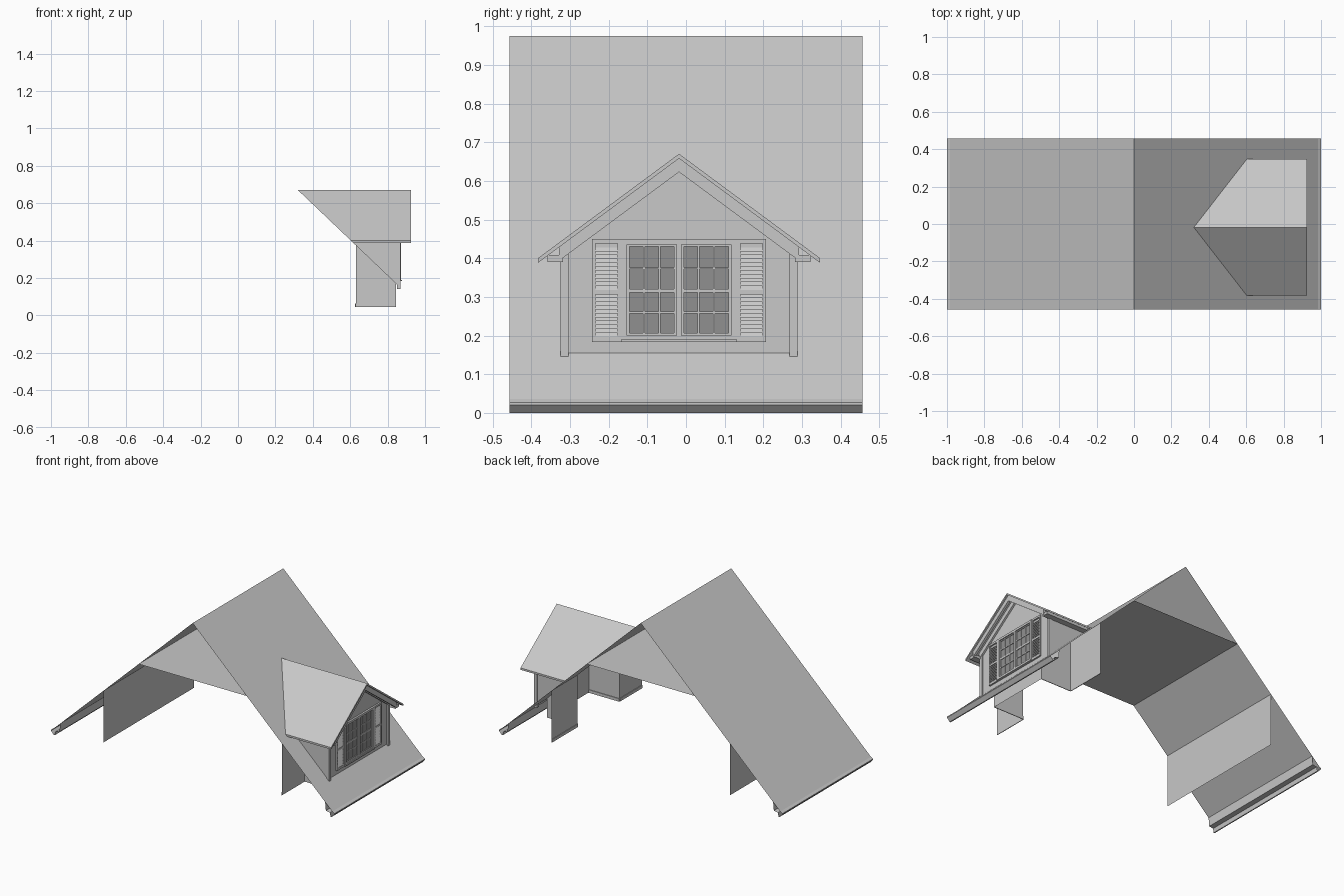
import bpy
import bmesh

cube = bpy.data.objects.get("Cube")
if cube:
    bpy.data.objects.remove(cube)


def material(name, value):
    m = bpy.data.materials.new(name)
    m.use_nodes = True
    color = (value, value, value, 1)
    m.diffuse_color = color
    m.node_tree.nodes["Principled BSDF"].inputs["Base Color"].default_value = color
    return m


GREY = material("light grey", 0.58)
GLASS = material("window grey", 0.28)

HALF = 0.457               # half length of the main roof
RIDGE, SLOPE = 0.975, 0.953
C = -0.018                 # dormer centre line in y
PITCH = 0.74               # dormer roof slope
KNEE, FLOOR = 0.63, 0.045
WALL, INNER = 0.86, 0.845  # outer and inner face of the dormer front


def roof_z(x):
    return RIDGE - SLOPE * abs(x)


def finish(name, bm, mat=GREY):
    mesh = bpy.data.meshes.new(name)
    bm.to_mesh(mesh)
    bm.free()
    mesh.materials.append(mat)
    obj = bpy.data.objects.new(name, mesh)
    bpy.context.collection.objects.link(obj)
    return obj


def add_face(bm, points):
    return bm.faces.new([bm.verts.new(p) for p in points])


def add_box(bm, xs, ys, zs):
    verts = bmesh.ops.create_cube(bm, size=1)["verts"]
    for v in verts:
        v.co = [r[0] if k < 0 else r[1] for k, r in zip(v.co, (xs, ys, zs))]


def add_strip(bm, profile, y0, y1):
    """Sweep an (x, z) profile along y."""
    for (xa, za), (xb, zb) in zip(profile, profile[1:]):
        add_face(bm, [(xa, y0, za), (xb, y0, zb), (xb, y1, zb), (xa, y1, za)])


def add_prism(bm, points, x0, x1):
    """Solid from a (y, z) outline between two x positions."""
    face = add_face(bm, [(x0, y, z) for y, z in points])
    new = bmesh.ops.extrude_face_region(bm, geom=[face])["geom"]
    for v in new:
        if isinstance(v, bmesh.types.BMVert):
            v.co.x = x1
    bmesh.ops.recalc_face_normals(bm, faces=bm.faces)


# Main roof: plain left slope, right slope open behind the dormer
ALC = 0.21                 # half width of the alcove
ALC_TOP = 0.47
ALC_X = (RIDGE - ALC_TOP) / SLOPE
END = 0.985
bm = bmesh.new()
add_strip(bm, [(-END, roof_z(END)), (0, RIDGE)], -HALF, HALF)
xs = [0, ALC_X, INNER, END]
ys = [-HALF, C - ALC, C + ALC, HALF]
for i in range(3):
    for j in range(3):
        if (i, j) != (1, 1):
            add_strip(bm, [(x, roof_z(x)) for x in xs[i:i + 2]], ys[j], ys[j + 1])
bmesh.ops.remove_doubles(bm, verts=bm.verts, dist=0.0001)
finish("main_roof", bm)

# Eave trim with a drip edge, sloping fascia and small soffit
eave = [(END, roof_z(END)), (1, 0.027), (1, 0.021), (0.98, 0), (0.973, 0),
        (0.968, 0.025), (0.94, 0.03), (0.935, roof_z(0.935))]
for side, name in ((1, "right_eave"), (-1, "left_eave")):
    bm = bmesh.new()
    add_strip(bm, [(side * x, z) for x, z in eave][::side], -HALF, HALF)
    finish(name, bm)

# Attic ceiling and knee walls
CEIL = 0.612
cx = (RIDGE - CEIL) / SLOPE
bm = bmesh.new()
add_strip(bm, [(cx, CEIL), (-cx, CEIL)], -HALF, HALF)
finish("attic_ceiling", bm)
bm = bmesh.new()
add_strip(bm, [(-KNEE, roof_z(KNEE)), (-KNEE, FLOOR)], -HALF, HALF)
finish("left_knee_wall", bm)
bm = bmesh.new()
for y0, y1 in ((ys[0], ys[1]), (ys[2], ys[3])):
    add_strip(bm, [(KNEE, FLOOR), (KNEE, roof_z(KNEE))], y0, y1)
    add_box(bm, (KNEE - 0.004, KNEE), (y0, y1), (FLOOR, 0.064))
finish("right_knee_wall", bm)

# Alcove behind the dormer window
bm = bmesh.new()
side_outline = [(KNEE, FLOOR), (INNER, FLOOR), (INNER, ALC_TOP),
                (ALC_X, ALC_TOP), (KNEE, roof_z(KNEE))]
for s in (-1, 1):
    y = C + s * ALC
    add_face(bm, [(x, y, z) for x, z in side_outline[::-s]])
    add_box(bm, (KNEE, INNER), sorted((y, y - s * 0.004)), (FLOOR, 0.064))
add_strip(bm, [(INNER, FLOOR), (INNER, ALC_TOP), (ALC_X, ALC_TOP)], C - ALC, C + ALC)
finish("alcove", bm)

# Dormer body: gable wall and two cheeks
TOP = 0.67
HW = 0.303
wall_top = TOP - 0.012 - PITCH * HW
bm = bmesh.new()
base = roof_z(WALL) - 0.012
add_face(bm, [(WALL, C - HW, base), (WALL, C + HW, base), (WALL, C + HW, wall_top),
              (WALL, C, TOP - 0.012), (WALL, C - HW, wall_top)])
for s in (-1, 1):
    y = C + s * HW
    cheek = [(WALL, y, roof_z(WALL)), (WALL, y, wall_top),
             ((RIDGE - wall_top) / SLOPE, y, wall_top)]
    add_face(bm, cheek[::-s])
finish("dormer_walls", bm)

# Dormer roof slabs, cut where they meet the main slope
FRONT, EAVE_Y, THICK = 0.925, 0.365, 0.012
for s, name in ((1, "dormer_roof_back"), (-1, "dormer_roof_front")):
    bm = bmesh.new()
    rings = []
    for drop in (0, THICK):
        hi, lo = TOP - drop, TOP - drop - PITCH * EAVE_Y
        rings.append([bm.verts.new(p) for p in (
            ((RIDGE - hi) / SLOPE, C, hi), (FRONT, C, hi),
            (FRONT, C + s * EAVE_Y, lo), ((RIDGE - lo) / SLOPE, C + s * EAVE_Y, lo))])
    upper, lower = rings
    bm.faces.new(upper)
    bm.faces.new(lower)
    for i in range(4):
        j = (i + 1) % 4
        bm.faces.new((upper[i], upper[j], lower[j], lower[i]))
    bmesh.ops.recalc_face_normals(bm, faces=bm.faces)
    finish(name, bm)

# Boxed eaves, rake boards and corner boards of the dormer
bm = bmesh.new()
for s in (-1, 1):
    add_box(bm, (0.615, 0.912), sorted((C + s * 0.3, C + s * 0.34)), (0.39, 0.408))
    for x0, x1 in ((WALL, 0.872), (0.9, 0.915)):
        add_prism(bm, [(C, TOP - 0.012), (C, TOP - 0.047),
                       (C + s * 0.31, TOP - 0.047 - PITCH * 0.31),
                       (C + s * 0.31, TOP - 0.012 - PITCH * 0.31)], x0, x1)
    add_box(bm, (0.85, 0.87), sorted((C + s * 0.286, C + s * 0.306)), (0.142, 0.42))
finish("dormer_trim", bm)

# Window: outer frame, then two double-hung units of six panes per sash
Z0, Z1 = 0.183, 0.45
bm = bmesh.new()
panes = bmesh.new()
BACK, FACE = 0.842, 0.872
for s in (-1, 1):
    add_box(bm, (BACK, FACE), sorted((C + s * 0.134, C + s * 0.15)), (Z0, Z1))
add_box(bm, (BACK, FACE), (C - 0.007, C + 0.007), (Z0, Z1))
for z in ((Z0, 0.2), (0.436, Z1)):
    add_box(bm, (BACK, FACE), (C - 0.15, C + 0.15), z)
add_box(bm, (BACK, FACE + 0.004), (C - 0.15, C + 0.15), (Z0, 0.19))
for s in (-1, 1):
    mid = C + s * 0.0705
    add_box(panes, (0.843, 0.862), (mid - 0.064, mid + 0.064), (0.2, 0.436))
    for z, h in ((0.203, 0.003), (0.26, 0.0025), (0.316, 0.005), (0.374, 0.0025), (0.433, 0.003)):
        add_box(bm, (BACK, 0.866), (mid - 0.064, mid + 0.064), (z - h, z + h))
    for dy, w in ((-0.061, 0.003), (-0.02, 0.0025), (0.02, 0.0025), (0.061, 0.003)):
        add_box(bm, (BACK, 0.866), (mid + dy - w, mid + dy + w), (0.2, 0.436))
finish("window_frame", bm)
finish("window_panes", panes, GLASS)

# Louvred shutters
for s, name in ((1, "shutter_back"), (-1, "shutter_front")):
    bm = bmesh.new()
    y0, y1 = sorted((C + s * 0.15, C + s * 0.225))
    for a, b in ((y0, y0 + 0.009), (y1 - 0.009, y1)):
        add_box(bm, (WALL, 0.87), (a, b), (Z0, Z1))
    for a, b in ((Z0, 0.197), (0.306, 0.318), (0.438, Z1)):
        add_box(bm, (WALL, 0.87), (y0, y1), (a, b))
    for start in (0.197, 0.318):
        for i in range(11):
            z = start + i * 0.01
            add_face(bm, [(0.868, y0, z), (0.868, y1, z),
                          (0.863, y1, z + 0.01), (0.863, y0, z + 0.01)])
            add_face(bm, [(0.863, y0, z), (0.863, y1, z), (0.868, y1, z), (0.868, y0, z)])
    finish(name, bm)
